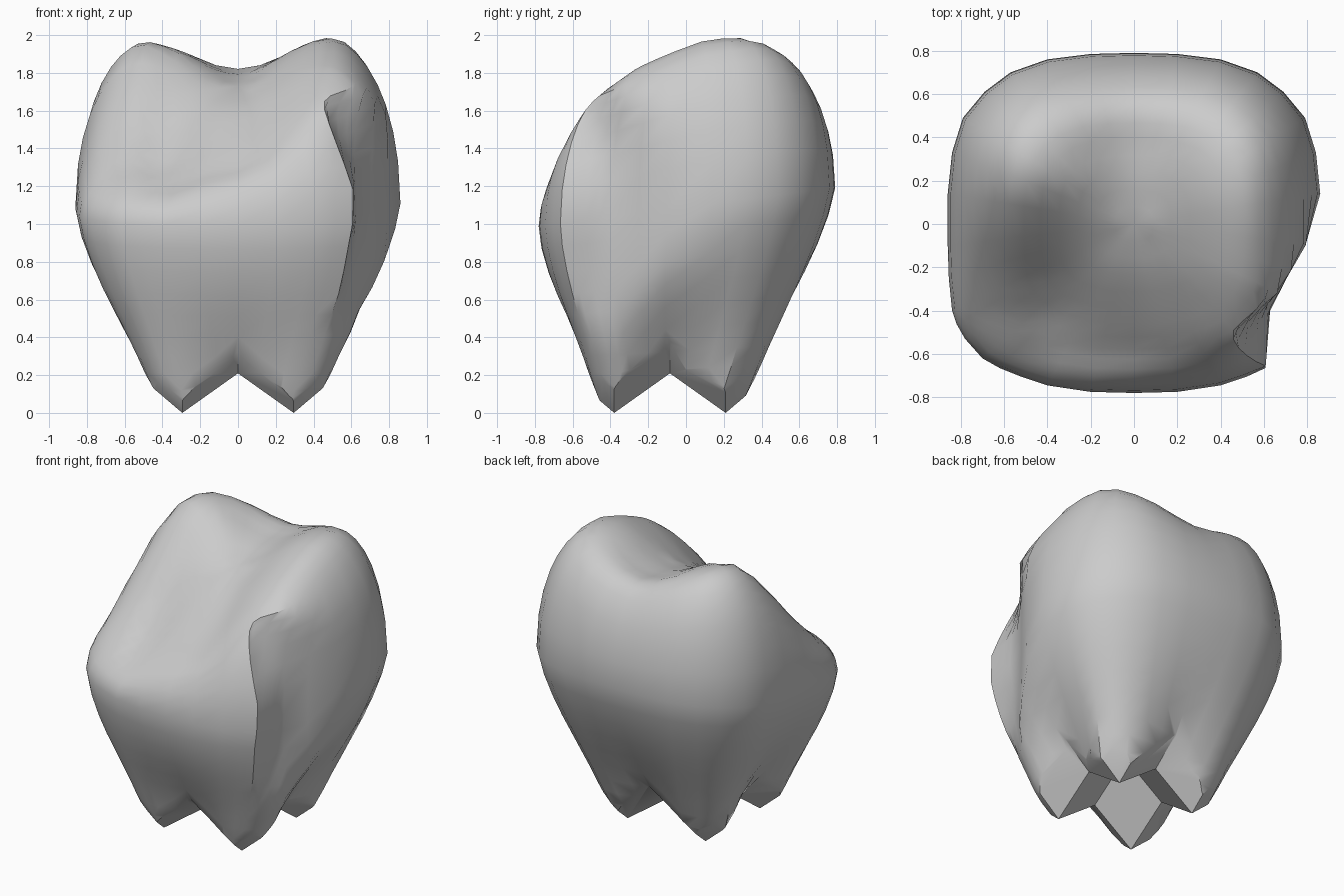
import bpy, bmesh, math

cube = bpy.data.objects.get("Cube")
if cube:
    bpy.data.objects.remove(cube)


def interp(table, v):
    """Piecewise linear lookup in a list of rising (key, value) pairs."""
    if v <= table[0][0]:
        return table[0][1]
    for (a, p), (b, q) in zip(table, table[1:]):
        if v <= b:
            return p + (q - p) * (v - a) / (b - a)
    return table[-1][1]


def smooth(a, b, v):
    t = min(max((v - a) / (b - a), 0), 1)
    return t * t * (3 - 2 * t)


def make_object(name, bm, material):
    bmesh.ops.recalc_face_normals(bm, faces=bm.faces)
    mesh = bpy.data.meshes.new(name)
    bm.to_mesh(mesh)
    bm.free()
    obj = bpy.data.objects.new(name, mesh)
    bpy.context.collection.objects.link(obj)
    mesh.materials.append(material)
    return obj


grey = bpy.data.materials.new("plain grey")
grey.use_nodes = True
colour = (0.6, 0.6, 0.6, 1)
grey.diffuse_color = colour
grey.node_tree.nodes["Principled BSDF"].inputs["Base Color"].default_value = colour

# Widest outline of the crown, mirrored left to right
half = [(0.2, -0.775), (0.4, -0.745), (0.52, -0.705), (0.62, -0.665), (0.7, -0.62), (0.78, -0.53), (0.82, -0.46),
        (0.84, -0.4), (0.855, -0.25), (0.86, -0.1), (0.86, 0.14), (0.84, 0.33), (0.79, 0.49), (0.69, 0.61),
        (0.57, 0.7), (0.4, 0.76), (0.2, 0.785)]
outline = [(0, -0.78)] + half + [(0, 0.79)] + [(-x, y) for x, y in reversed(half)]

# Heights of the chewing surface from front to back: middle, left and right cusp
middle = [(-0.78, 1.4), (-0.6, 1.36), (-0.4, 1.49), (-0.2, 1.63), (0, 1.73), (0.2, 1.79), (0.37, 1.82), (0.57, 1.92)]
left = [(-0.78, 1.64), (-0.55, 1.75), (-0.4, 1.78), (-0.22, 1.86), (-0.08, 1.92), (0.09, 1.985), (0.24, 2.01),
        (0.45, 2.035)]
right = [(-0.78, 1.2), (-0.6, 1.22), (-0.42, 1.3), (-0.25, 1.46), (-0.1, 1.65), (0.05, 1.83), (0.2, 1.97),
         (0.45, 2.035)]


def waist(y):
    return 1.09 + 0.13 * y


def crown_height(x, y):
    side = interp(left if x > 0 else right, y)
    blend = 0.5 - 0.5 * math.cos(math.pi * min(abs(x) / 0.49, 1))
    centre = interp(middle, y)
    return centre + (side - centre) * blend + 0.07 * smooth(0.35, 0.6, abs(x))


def chipped(x, y, z):
    """Flatten the broken left front corner."""
    lean = 0.4 * max(0, z - 1.2) + 0.2 * max(0, 1 - z)
    limit = 0.63 + 0.576 * max(0, y + 0.38) + 0.08 * min(0, y + 0.38) - lean * smooth(0.3, 0.55, -y)
    return min(x, limit), y, z


def lower_ring(u, scale):
    ring = []
    for x, y in outline:
        angle = math.atan2(y, x)
        lobe = (0.5 + 0.5 * math.cos(4 * angle)) ** 1.4
        depth = 0.5 + 0.1 * math.cos(2 * angle)
        s = scale * (1 - depth * lobe * min(1, 1 - u) ** 2.5)
        ring.append(chipped(x * s, y * s - 0.08 * (1 - u), waist(y) * u))
    return ring


def upper_ring(f):
    g = math.sqrt(1 - f ** 3.8)
    ring = []
    for x, y in outline:
        low = waist(y)
        ring.append(chipped(x * f, y * f, low + (crown_height(x * f, y * f) - low) * g))
    return ring


# Tooth body, lofted from the roots up to the crown
profile = [(-0.06, 0.48), (0.03, 0.53), (0.12, 0.585), (0.21, 0.635), (0.3, 0.68), (0.41, 0.74), (0.52, 0.8),
           (0.63, 0.86), (0.75, 0.918), (0.88, 0.97), (1, 1)]
rings = [lower_ring(u, s) for u, s in profile]
rings += [upper_ring(f) for f in (0.985, 0.955, 0.91, 0.86, 0.8, 0.74, 0.67, 0.59, 0.5, 0.4, 0.3, 0.2, 0.1)]
bm = bmesh.new()
loops = [[bm.verts.new(p) for p in ring] for ring in rings]
count = len(outline)
for low, high in zip(loops, loops[1:]):
    for i in range(count):
        j = (i + 1) % count
        bm.faces.new((low[i], low[j], high[j], high[i]))
bm.faces.new(loops[0])
tip = bm.verts.new((0, 0, crown_height(0, 0)))
for i in range(count):
    bm.faces.new((loops[-1][i], loops[-1][(i + 1) % count], tip))
tooth = make_object("tooth", bm, grey)

# Block with a folded underside that shapes the four pointed roots
bm = bmesh.new()
root = 0.295
steps = (-1.2, -root, 0, root, 1.2)


def fold(a):
    return 0.71 * (root - abs(a)) if abs(a) < root else 0.85 * (abs(a) - root)


grid = [[bm.verts.new((x, y - 0.085, fold(x) + fold(y))) for x in steps] for y in steps]
for r in range(4):
    for c in range(4):
        bm.faces.new((grid[r][c], grid[r][c + 1], grid[r + 1][c + 1], grid[r + 1][c]))
lid = bmesh.ops.extrude_face_region(bm, geom=bm.faces[:])
for v in lid["geom"]:
    if isinstance(v, bmesh.types.BMVert):
        v.co.z = 3
cutter = make_object("root_cutter", bm, grey)
cutter.hide_render = True

cut = tooth.modifiers.new("roots", "BOOLEAN")
cut.operation = "INTERSECT"
cut.solver = "EXACT"
cut.object = cutter
bpy.ops.object.select_all(action="DESELECT")
bpy.context.view_layer.objects.active = tooth
tooth.select_set(True)
bpy.ops.object.modifier_apply(modifier=cut.name)
bpy.data.objects.remove(cutter)
bpy.ops.object.shade_smooth_by_angle(angle=math.radians(35))
